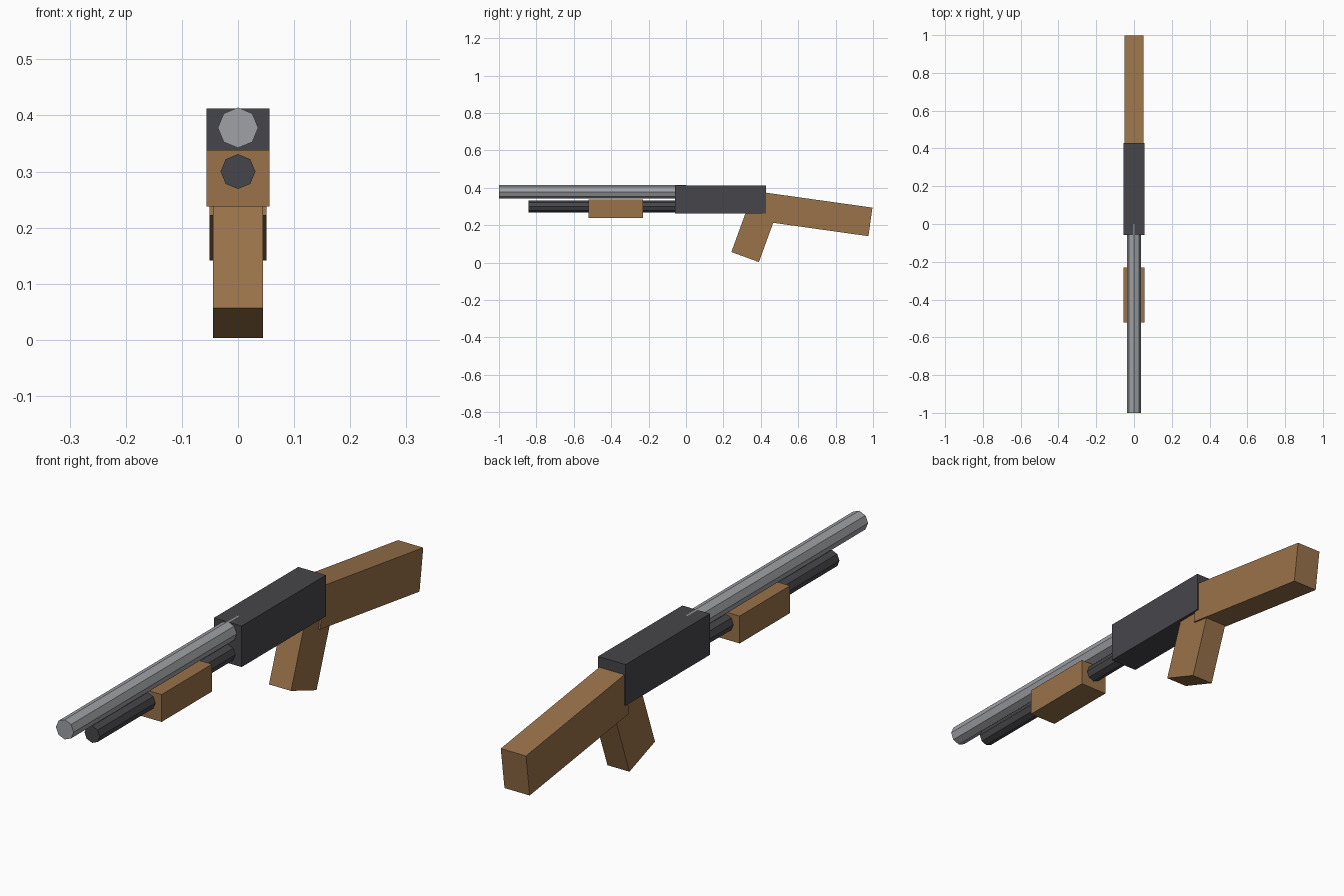
import bpy
import math
from mathutils import Matrix, Vector

if "Cube" in bpy.data.objects:
    bpy.data.objects.remove(bpy.data.objects["Cube"], do_unlink=True)


def make_material(name, rgb):
    mat = bpy.data.materials.new(name)
    mat.use_nodes = True
    mat.diffuse_color = (*rgb, 1)
    mat.node_tree.nodes["Principled BSDF"].inputs["Base Color"].default_value = (*rgb, 1)
    return mat


wood = make_material("brown wood", (0.32, 0.17, 0.068))
dark = make_material("dark metal", (0.062, 0.061, 0.069))
steel = make_material("light steel", (0.35, 0.355, 0.375))


def finish(name, mat):
    obj = bpy.context.object
    obj.name = name
    obj.data.materials.append(mat)
    return obj


def box(name, mat, width, y, z, tilt=0, pivot=(0, 0)):
    """Box spanning the y and z ranges, tilted about x around the pivot."""
    bpy.ops.mesh.primitive_cube_add(size=1)
    obj = finish(name, mat)
    shape = Matrix.Diagonal((width, y[1] - y[0], z[1] - z[0], 1))
    centre = Matrix.Translation((0, sum(y) / 2, sum(z) / 2))
    turn = Matrix.Rotation(math.radians(tilt), 4, "X")
    place = Matrix.Translation(Vector((0, *pivot)))
    obj.data.transform(place @ turn @ centre @ shape)
    return obj


def tube(name, mat, radius, z, y0, y1):
    """Eight-sided bar along y with a corner at the top."""
    bpy.ops.mesh.primitive_cylinder_add(
        vertices=8, radius=radius, depth=y1 - y0,
        location=(0, (y0 + y1) / 2, z), rotation=(math.pi / 2, 0, 0))
    return finish(name, mat)


# Metal parts
tube("barrel", steel, 0.036, 0.378, -1.0, 0.0)
tube("magazine_tube", dark, 0.031, 0.30, -0.842, 0.0)
box("receiver", dark, 0.112, (-0.059, 0.428), (0.262, 0.412))

# Wooden parts
box("pump_grip", wood, 0.112, (-0.521, -0.23), (0.238, 0.338))
box("stock", wood, 0.102, (0, 0.579), (0, 0.154), -8, (0.402, 0.222))
box("hand_grip", wood, 0.089, (-0.157, 0), (0, 0.28), -20, (0.390, 0.003))
